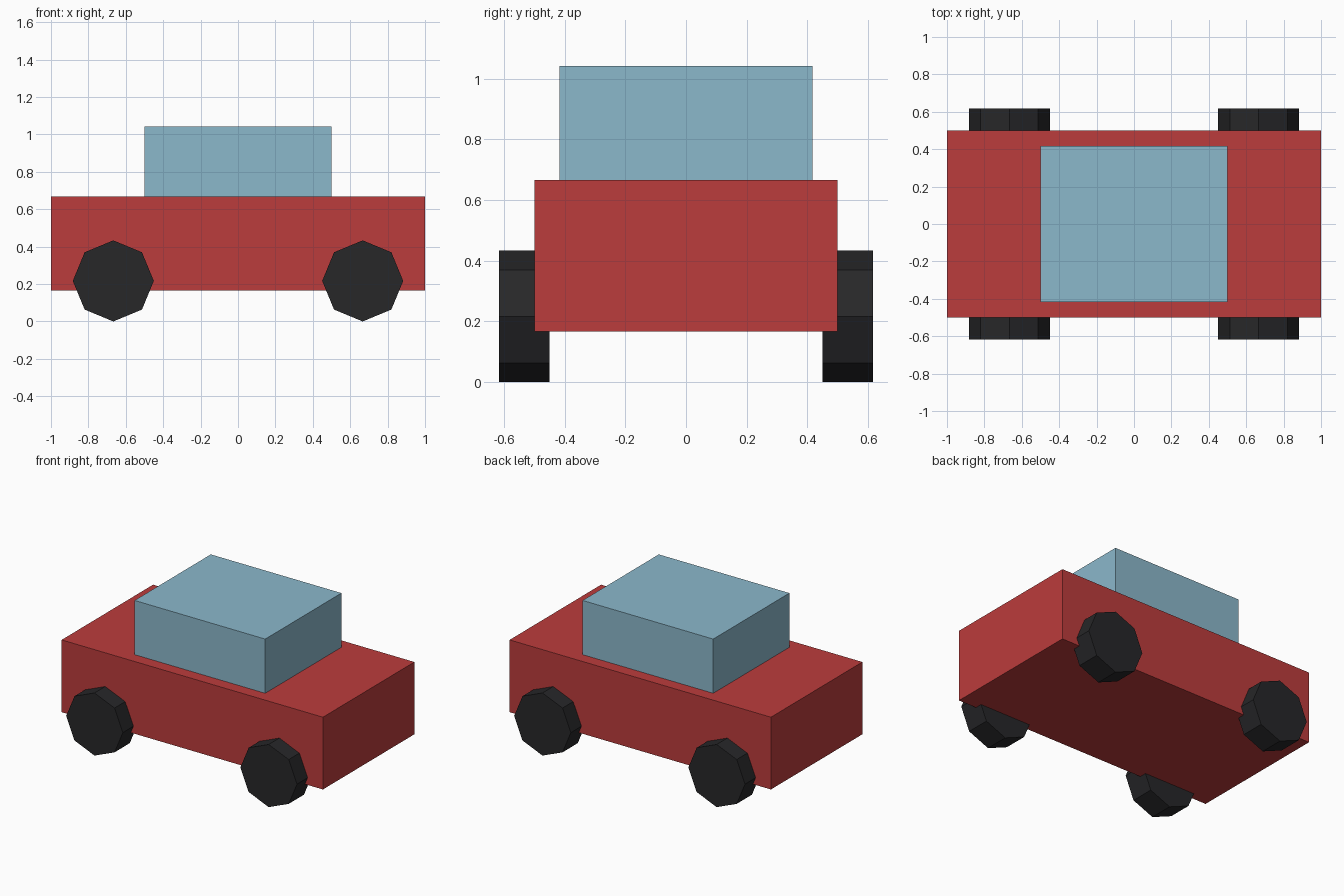
import bpy
from math import pi

if "Cube" in bpy.data.objects:
    bpy.data.objects.remove(bpy.data.objects["Cube"])


def material(name, color):
    mat = bpy.data.materials.new(name)
    mat.diffuse_color = (*color, 1)
    mat.use_nodes = True
    mat.node_tree.nodes["Principled BSDF"].inputs["Base Color"].default_value = mat.diffuse_color
    return mat


def finish(name, mat):
    obj = bpy.context.object
    obj.name = name
    obj.data.materials.append(mat)
    bpy.ops.object.transform_apply(location=False, rotation=True, scale=True)
    return obj


def box(name, size, z_bottom, mat):
    bpy.ops.mesh.primitive_cube_add(size=1, location=(0, 0, z_bottom + size[2] / 2))
    bpy.context.object.scale = size
    return finish(name, mat)


red = material("red_paint", (0.50, 0.045, 0.045))
blue = material("blue_glass", (0.26, 0.48, 0.60))
black = material("black_rubber", (0.02, 0.02, 0.022))

# Body and cabin
box("body", (2, 1, 0.5), 0.1667, red)
box("cabin", (1, 0.8333, 0.375), 0.6667, blue)

# Eight-sided wheels, partly sunk into the body sides
R = 0.2167
for x_name, sx in (("left", -1), ("right", 1)):
    for y_name, sy in (("front", -1), ("back", 1)):
        bpy.ops.mesh.primitive_cylinder_add(
            vertices=8, radius=R, depth=0.1667,
            location=(sx * 0.6667, sy * 0.5333, R), rotation=(pi / 2, 0, 0))
        finish(f"wheel_{y_name}_{x_name}", black)
